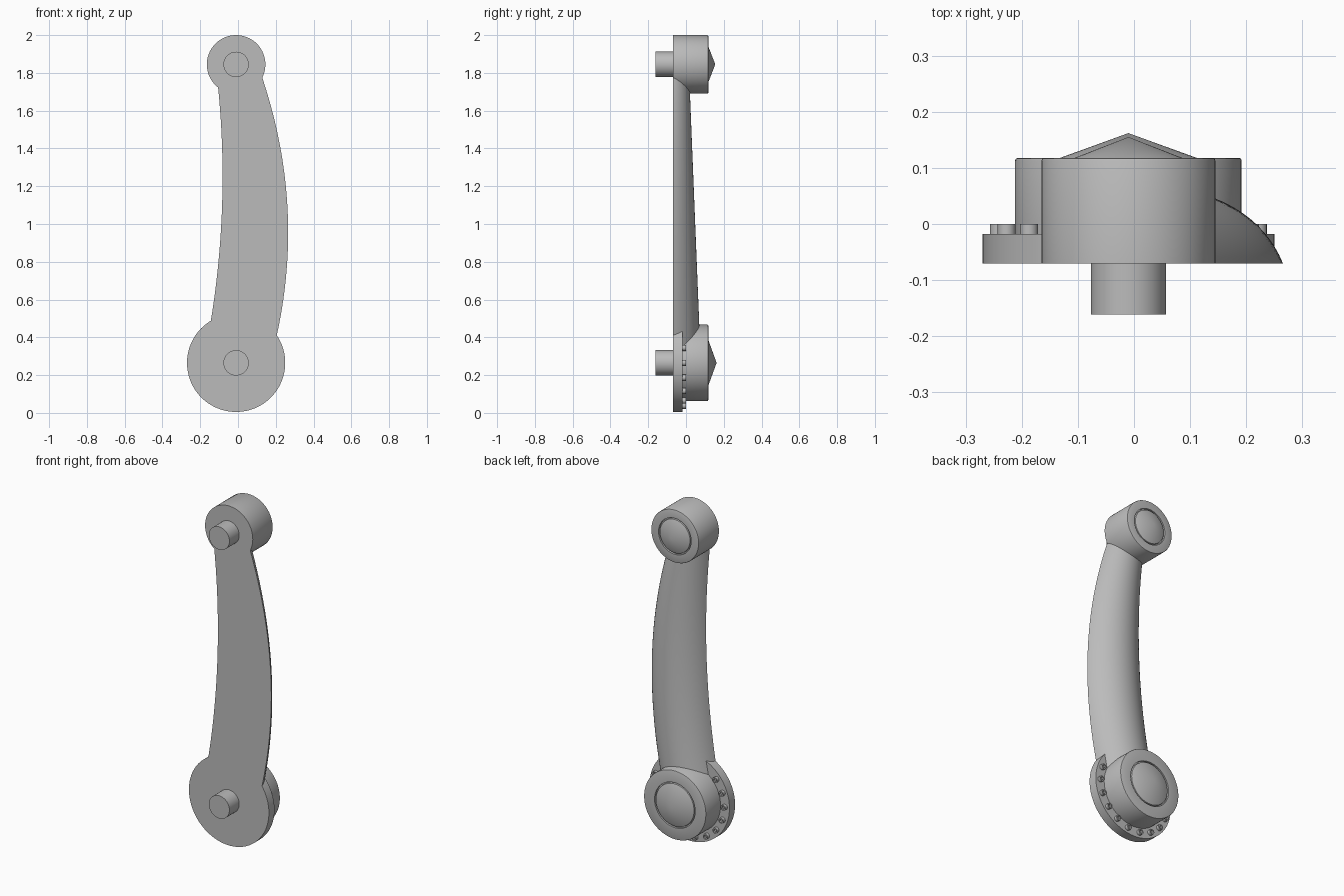
import bpy, bmesh, math
from mathutils import Vector, Matrix

cube = bpy.data.objects.get("Cube")
if cube:
    bpy.data.objects.remove(cube, do_unlink=True)

metal = bpy.data.materials.new("grey_metal")
metal.use_nodes = True
GREY = (0.5, 0.5, 0.5, 1)
metal.diffuse_color = GREY
metal.node_tree.nodes["Principled BSDF"].inputs["Base Color"].default_value = GREY

AXIS_X = -0.01
LOW_Z, TOP_Z = 0.265, 1.845
FRONT = -0.07


def finish(name, bm, angle=30):
    bmesh.ops.remove_doubles(bm, verts=bm.verts, dist=1e-5)
    bmesh.ops.recalc_face_normals(bm, faces=bm.faces)
    mesh = bpy.data.meshes.new(name)
    bm.to_mesh(mesh)
    bm.free()
    mesh.materials.append(metal)
    obj = bpy.data.objects.new(name, mesh)
    bpy.context.collection.objects.link(obj)
    bpy.ops.object.select_all(action="DESELECT")
    obj.select_set(True)
    bpy.context.view_layer.objects.active = obj
    bpy.ops.object.shade_smooth_by_angle(angle=math.radians(angle))
    return obj


def lathe(name, profile, x, z, steps=96):
    """Turn a (radius, y) profile around an axis running front to back."""
    bm = bmesh.new()
    verts = [bm.verts.new((r, y, 0)) for r, y in profile]
    edges = [bm.edges.new(pair) for pair in zip(verts, verts[1:])]
    bmesh.ops.spin(bm, geom=verts + edges, cent=(0, 0, 0), axis=(0, 1, 0),
                   angle=math.tau, steps=steps, use_merge=True)
    bmesh.ops.transform(bm, matrix=Matrix.Translation((x, 0, z)), verts=bm.verts)
    return finish(name, bm)


def hub(name, z, radius, front, groove, apex):
    """Round boss with a softened rim, a groove and a pointed cap."""
    back, soft = 0.118, 0.005
    lathe(name, [(0, front), (radius, front), (radius, back - soft),
                 (radius - soft * 0.3, back - soft * 0.3), (radius - soft, back),
                 (groove, back), (groove, back - 0.012),
                 (groove - 0.006, back - 0.012), (groove - 0.008, back - 0.001),
                 (0, apex)], AXIS_X, z)


def through(points, z):
    """Smooth parabola x(z) through three (z, x) points."""
    total = 0
    for i, (zi, xi) in enumerate(points):
        for j, (zj, _) in enumerate(points):
            if i != j:
                xi *= (z - zj) / (zi - zj)
        total += xi
    return total


# Bowed arm: flat front, arched back that thins towards the top
LEFT = [(1.72, -0.105), (1.2, -0.082), (0.48, -0.145)]
RIGHT = [(1.77, 0.13), (1.0, 0.265), (0.41, 0.205)]
bm = bmesh.new()
rings = []
ROWS, ARC = 40, 28
for i in range(ROWS + 1):
    z = 0.3 + 1.5 * i / ROWS
    x0, x1 = through(LEFT, z), through(RIGHT, z)
    half, mid = (x1 - x0) / 2, (x0 + x1) / 2
    height = 0.021 + (1.69 - z) * 0.0403 - FRONT
    radius = (half ** 2 + height ** 2) / (2 * height)
    sweep = math.atan2(half, radius - height)
    ring = []
    for k in range(ARC + 1):
        a = sweep * (2 * k / ARC - 1)
        y = FRONT + height - radius * (1 - math.cos(a))
        ring.append(bm.verts.new((mid + radius * math.sin(a), y, z)))
    rings.append(ring)
for low, high in zip(rings, rings[1:]):
    for k in range(ARC + 1):
        n = (k + 1) % (ARC + 1)
        bm.faces.new((low[k], low[n], high[n], high[k]))
bm.faces.new(rings[0])
bm.faces.new(rings[-1])
finish("arm", bm)

# Hubs at both ends
hub("upper_hub", TOP_Z, 0.155, FRONT, 0.106, 0.155)
hub("lower_hub", LOW_Z, 0.202, -0.03, 0.132, 0.162)

# Flange disc behind the lower hub
lathe("flange", [(0, FRONT), (0.26, FRONT), (0.26, -0.018), (0, -0.018)],
      AXIS_X, LOW_Z)

# Front pins
for name, z in (("upper_pin", TOP_Z), ("lower_pin", LOW_Z)):
    lathe(name, [(0, -0.161), (0.067, -0.161), (0.067, -0.06), (0, -0.06)],
          AXIS_X, z, 64)

# Socket-headed bolts around the exposed flange
for i in range(13):
    a = math.radians(140 + 20 * i)
    lathe(f"flange_bolt_{i + 1}",
          [(0, -0.025), (0.016, -0.025), (0.016, 0), (0.009, 0),
           (0.009, -0.01), (0, -0.01)],
          AXIS_X + 0.231 * math.cos(a), LOW_Z + 0.231 * math.sin(a), 16)
